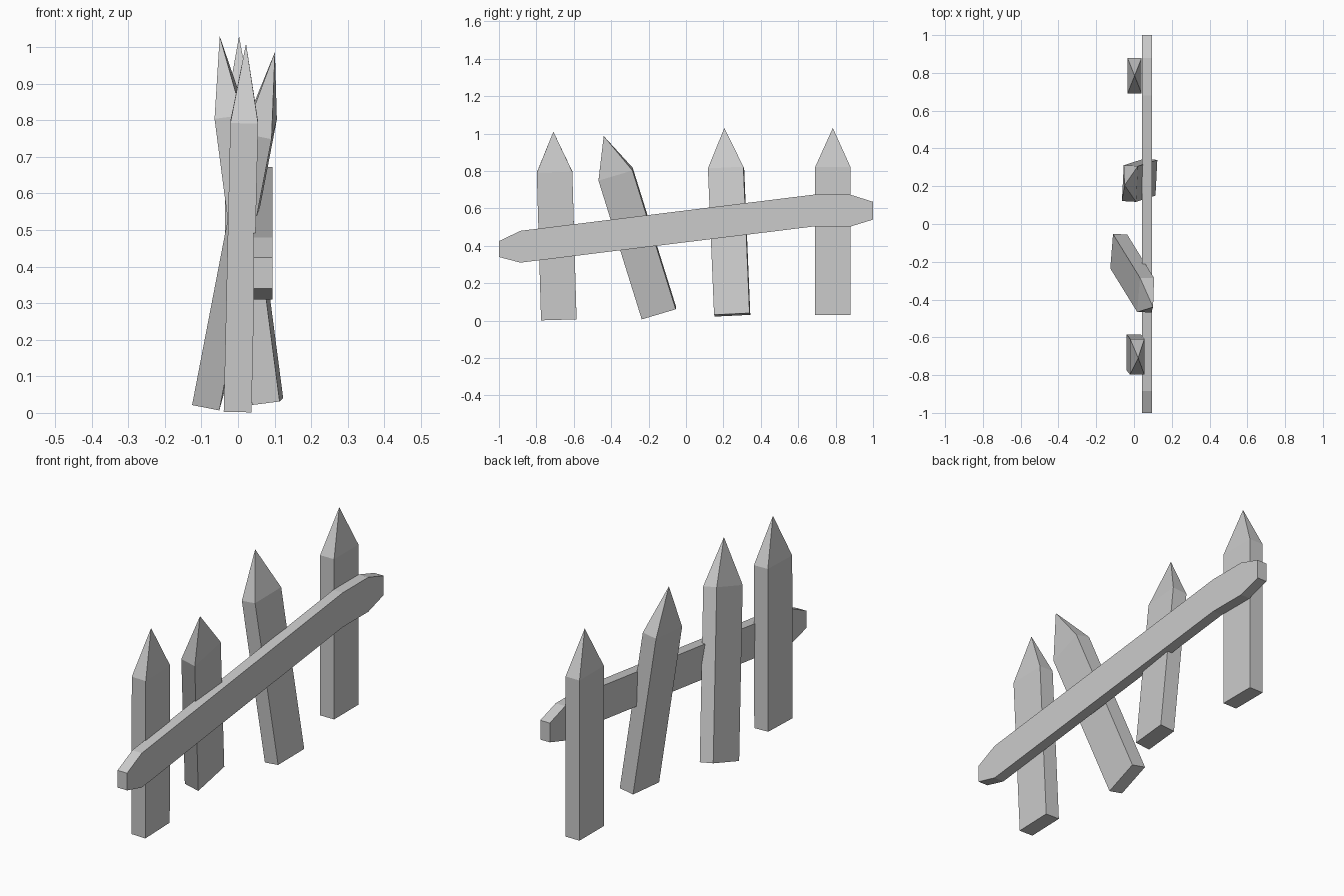
import bpy
import bmesh
from mathutils import Vector

if "Cube" in bpy.data.objects:
    bpy.data.objects.remove(bpy.data.objects["Cube"])

WIDTH, DEPTH, SHOULDER = 0.19, 0.076, 0.79


def finish(name, bm):
    bmesh.ops.recalc_face_normals(bm, faces=bm.faces)
    mesh = bpy.data.meshes.new(name)
    bm.to_mesh(mesh)
    bm.free()
    obj = bpy.data.objects.new(name, mesh)
    bpy.context.collection.objects.link(obj)
    return obj


def picket(name, base, tip, across):
    """Pointed board running from the base centre to the tip."""
    base, tip, across = Vector(base), Vector(tip), Vector(across)
    axis = (tip - base).normalized()
    w = (across - axis * across.dot(axis)).normalized() * WIDTH / 2
    d = w.cross(axis).normalized() * DEPTH / 2
    corners = [(-1, -1), (1, -1), (1, 1), (-1, 1)]
    bm = bmesh.new()
    low = [bm.verts.new(base + w * i + d * j) for i, j in corners]
    high = [bm.verts.new(v.co + axis * SHOULDER) for v in low]
    point = bm.verts.new(tip)
    bm.faces.new(low)
    for i in range(4):
        k = (i + 1) % 4
        bm.faces.new((low[i], low[k], high[k], high[i]))
        bm.faces.new((high[i], high[k], point))
    return finish(name, bm)


# Four pickets, each leaning its own way: base, tip, width direction
pickets = [
    ((-0.001, -0.68, 0.005), (0.022, -0.709, 1.01), (0, 1, 0)),
    ((-0.081, -0.145, 0.041), (0.101, -0.44, 0.987), (0.015, 0.18, 0.056)),
    ((0.081, 0.247, 0.031), (-0.05, 0.205, 1.03), (0.01, 0.19, 0.008)),
    ((0.003, 0.785, 0.03), (0.003, 0.785, 1.03), (0, 1, 0)),
]
for n, (base, tip, across) in enumerate(pickets, 1):
    picket(f"picket_{n}", base, tip, across)

# Sloping cross rail with tapered ends, profile in (y, z)
profile = [(-1, 0.34), (-0.885, 0.31), (0.68, 0.503), (0.88, 0.503), (1, 0.54),
           (1, 0.635), (0.88, 0.673), (0.68, 0.673), (-0.885, 0.48), (-1, 0.425)]
bm = bmesh.new()
face = bm.faces.new([bm.verts.new((0.043, y, z)) for y, z in profile])
ext = bmesh.ops.extrude_face_region(bm, geom=[face], use_keep_orig=True)
bmesh.ops.translate(bm, vec=(0.052, 0, 0),
                    verts=[g for g in ext["geom"] if isinstance(g, bmesh.types.BMVert)])
finish("cross_rail", bm)
